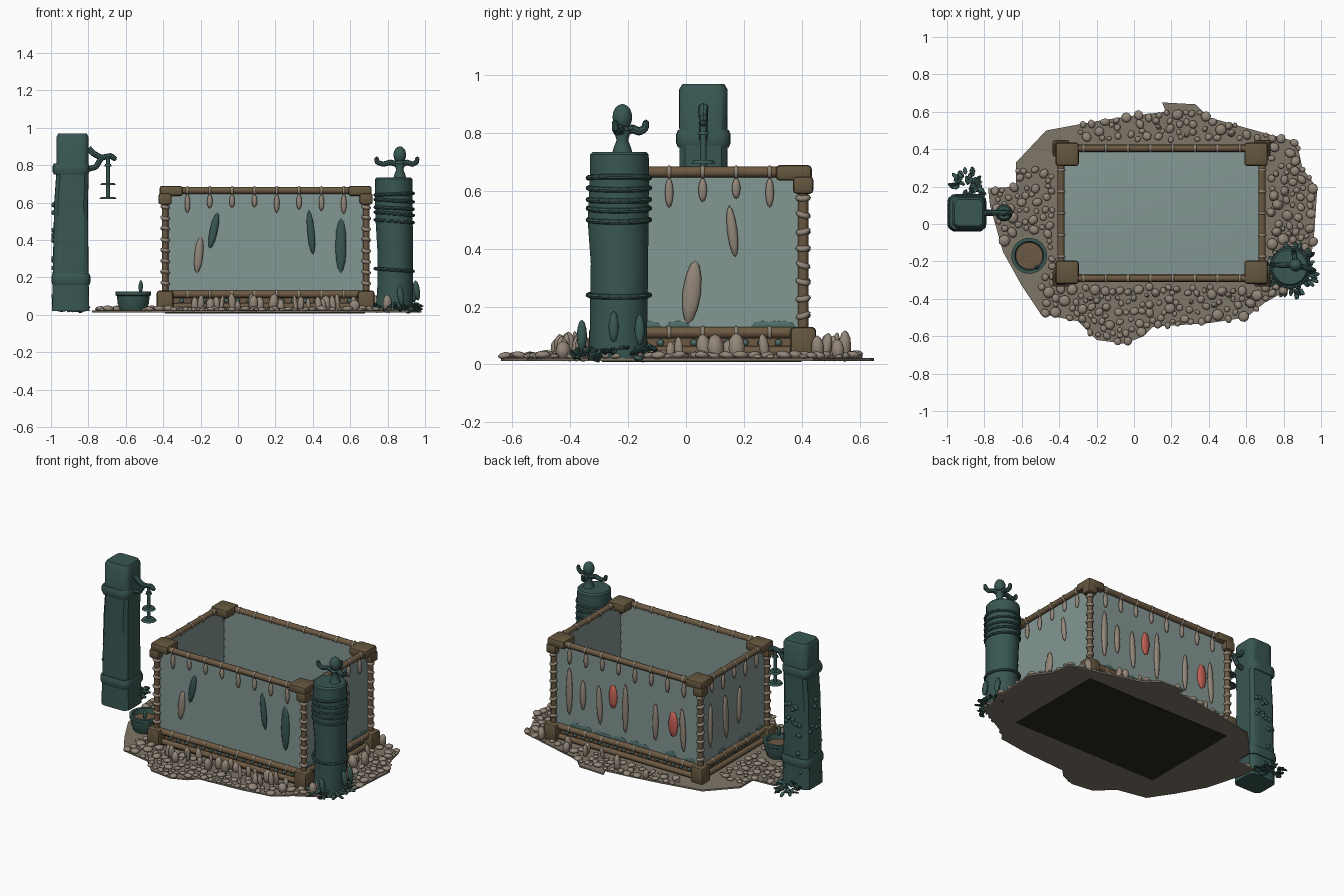
import bpy, bmesh, math, random
from mathutils import Vector, Matrix, Euler

random.seed(4)
old = bpy.data.objects.get("Cube")
if old:
    bpy.data.objects.remove(old)


def material(name, rgb):
    m = bpy.data.materials.new(name)
    m.use_nodes = True
    m.diffuse_color = (*rgb, 1)
    m.node_tree.nodes["Principled BSDF"].inputs["Base Color"].default_value = (*rgb, 1)
    return m


TEAL = material("dark teal", (.04, .095, .085))
GLASS = material("pale glass", (.23, .31, .295))
SAND = material("sandy ground", (.21, .18, .14))
STONE = material("pebble beige", (.29, .24, .19))
WOOD = material("brown wood", (.15, .10, .055))
CORNER = material("corner brown", (.13, .095, .05))
DARK = material("dark underside", (.02, .02, .012))
RED = material("coral red", (.55, .12, .09))
MOSS = material("moss teal", (.075, .15, .14))


def finish(name, bm, mat, angle=40):
    bmesh.ops.recalc_face_normals(bm, faces=bm.faces)
    me = bpy.data.meshes.new(name)
    bm.to_mesh(me)
    bm.free()
    me.materials.append(mat)
    ob = bpy.data.objects.new(name, me)
    bpy.context.collection.objects.link(ob)
    bpy.ops.object.select_all(action='DESELECT')
    ob.select_set(True)
    bpy.context.view_layer.objects.active = ob
    bpy.ops.object.shade_smooth_by_angle(angle=math.radians(angle))
    return ob


def place(loc, scale, rot=(0, 0, 0)):
    return Matrix.LocRotScale(Vector(loc), Euler(rot), Vector(scale))


def ball(bm, loc, scale, rot=(0, 0, 0), sub=2):
    bmesh.ops.create_icosphere(bm, subdivisions=sub, radius=1, matrix=place(loc, scale, rot))


def box(bm, lo, hi, bevel=0):
    lo, hi = Vector(lo), Vector(hi)
    r = bmesh.ops.create_cube(bm, size=1, matrix=place((lo + hi) / 2, hi - lo))
    if bevel:
        edges = list({e for v in r["verts"] for e in v.link_edges})
        bmesh.ops.bevel(bm, geom=edges, offset=bevel, segments=2, affect='EDGES', profile=.5)


def rod(bm, a, b, r1, r2=None, sides=10):
    a, b = Vector(a), Vector(b)
    turn = (b - a).to_track_quat('Z', 'Y').to_matrix().to_4x4()
    bmesh.ops.create_cone(bm, cap_ends=True, segments=sides, radius1=r1, radius2=r1 if r2 is None else r2,
                          depth=(b - a).length, matrix=Matrix.Translation((a + b) / 2) @ turn)


def tube(bm, pts, r1, r2=None):
    r2 = r2 or r1
    rad = [r1 + (r2 - r1) * i / (len(pts) - 1) for i in range(len(pts))]
    for i in range(len(pts) - 1):
        rod(bm, pts[i], pts[i + 1], rad[i], rad[i + 1], 8)
        ball(bm, pts[i + 1], (rad[i + 1],) * 3, sub=1)


def loft(bm, rows, sides, squareness=2):
    # rows of (centre x, centre y, z, radius x, radius y)
    rings = []
    for cx, cy, z, rx, ry in rows:
        ring = []
        for k in range(sides):
            t = math.tau * (k + .5) / sides
            c, s = math.cos(t), math.sin(t)
            f = (abs(c) ** squareness + abs(s) ** squareness) ** (-1 / squareness)
            ring.append(bm.verts.new((cx + rx * c * f, cy + ry * s * f, z)))
        rings.append(ring)
    for a, b in zip(rings, rings[1:]):
        for k in range(sides):
            j = (k + 1) % sides
            bm.faces.new((a[k], a[j], b[j], b[k]))
    bm.faces.new(rings[0][::-1])
    bm.faces.new(rings[-1])


# Irregular ground sheet with a dark slab beneath the tank
OUT = [(-.78, .19), (-.63, .2), (-.63, .33), (-.47, .5), (-.2, .55), (0, .58), (.17, .6), (.15, .65), (.33, .64),
       (.4, .57), (.72, .48), (.87, .44), (.9, .3), (.98, .19), (.96, -.1), (.92, -.3), (.7, -.42), (.6, -.5),
       (.4, -.53), (.1, -.55), (.05, -.6), (-.05, -.64), (-.2, -.62), (-.3, -.52), (-.5, -.48), (-.6, -.33),
       (-.7, -.15), (-.77, .1)]
bm = bmesh.new()
face = bm.faces.new([bm.verts.new((x, y, .012)) for x, y in OUT])
top = bmesh.ops.extrude_face_region(bm, geom=[face])
bmesh.ops.translate(bm, vec=(0, 0, .01), verts=[v for v in top["geom"] if isinstance(v, bmesh.types.BMVert)])
finish("ground", bm, SAND)
bm = bmesh.new()
box(bm, (-.39, -.29, .008), (.68, .4, .03))
finish("tank_underside", bm, DARK)

# Tank limits
X0, X1, Y0, Y1 = -.39, .685, -.29, .405


def inside(x, y):
    hit = False
    for (x1, y1), (x2, y2) in zip(OUT, OUT[1:] + OUT[:1]):
        if (y1 > y) != (y2 > y) and x < (x2 - x1) * (y - y1) / (y2 - y1) + x1:
            hit = not hit
    return hit


# Scattered pebbles, with taller stones hugging the tank
bm = bmesh.new()
done = []
for _ in range(7000):
    x, y = random.uniform(-.75, .97), random.uniform(-.63, .6)
    gap = max(X0 - x, x - X1, Y0 - y, y - Y1)
    r = random.uniform(.014, .032)
    corner = x < -.3 and y > .3 or x > .55 and y > .5 or x < -.5 and y < -.25
    if gap < .045 or corner or not inside(x, y) or math.dist((x, y), (-.56, -.17)) < .12:
        continue
    if any(math.dist((x, y), p[:2]) < .85 * (r + p[2]) for p in done):
        continue
    done.append((x, y, r))
    tall = gap < .16 and x > -.35 and random.random() < .35
    h = random.uniform(.03, .055) if tall else r * .5
    ball(bm, (x, y, .022 + h * .75), (r, r * random.uniform(.75, 1), h),
         (random.uniform(-.15, .15), random.uniform(-.15, .15), random.uniform(0, 3)))
finish("pebbles", bm, STONE, 60)

# Glass panels and floor
bm = bmesh.new()
for x in (X0 + .01, X1 - .01):
    box(bm, (x - .004, Y0, .1), (x + .004, Y1, .655))
for y in (Y0 + .01, Y1 - .01):
    box(bm, (X0, y - .004, .1), (X1, y + .004, .655))
finish("glass_panels", bm, GLASS)
bm = bmesh.new()
peak = bm.verts.new((.05, .06, .16))
rim = [bm.verts.new((x, y, .11)) for x, y in ((X0, Y0), (X1, Y0), (X1, Y1), (X0, Y1))]
for i in range(4):
    bm.faces.new((rim[i], rim[(i + 1) % 4], peak))
bm.faces.new(rim[::-1])
finish("tank_floor", bm, GLASS)

# Wooden base, rails and posts
bm = bmesh.new()
box(bm, (X0 + .02, Y0 + .02, .03), (X1 - .02, Y1 - .02, .105))
for z, r in ((.045, .018), (.11, .02), (.665, .019)):
    for y in (Y0, Y1):
        rod(bm, (X0, y, z), (X1, y, z), r)
    for x in (X0, X1):
        rod(bm, (x, Y0, z), (x, Y1, z), r)
for x in (X0, X1):
    for y in (Y0, Y1):
        rod(bm, (x, y, .05), (x, y, .66), .018)
finish("wooden_frame", bm, WOOD)

bm = bmesh.new()
for x, sx in ((X0, -1), (X1, 1)):
    for y, sy in ((Y0, -1), (Y1, 1)):
        for z0, z1, w in ((.02, .13, .085), (.59, .69, .095)):
            xs, ys = sorted((x + sx * .03, x - sx * w)), sorted((y + sy * .03, y - sy * w))
            if z0 > .5:
                # stepped cap tapering down onto the post
                box(bm, (xs[0], ys[0], .635), (xs[1], ys[1], z1), .015)
                box(bm, (x - .035, y - .035, z0), (x + .035, y + .035, .65), .012)
            else:
                box(bm, (x - .045, y - .045, z0), (x + .045, y + .045, z1), .015)
finish("corner_caps", bm, CORNER)

# Rope beads on the rails and posts, drips below the top rail, studs on the base
bm, studs = bmesh.new(), bmesh.new()


def trim(a, b, out, count):
    for i in range(count):
        p = Vector(a).lerp(Vector(b), (i + 1) / (count + 1))
        along = (Vector(b) - Vector(a)).normalized()
        side = Vector((abs(along.x), abs(along.y), 0))
        for z, r in ((.665, .024), (.11, .024)):
            ball(bm, (p.x, p.y, z), Vector((r, r, r)) - side * r * .5, sub=2)
        h = random.uniform(.035, .055)
        spot = p + Vector(out) * .004
        ball(bm, (spot.x, spot.y, .645 - h), Vector((.011, .011, h)) + side * .004)
        for k in (-.03, .03):
            q = p + along * k - Vector(out) * .012
            ball(studs, (q.x, q.y, .075), (.014, .014, .014), sub=1)


trim((X0, Y0, 0), (X1, Y0, 0), (0, -1, 0), 8)
trim((X0, Y1, 0), (X1, Y1, 0), (0, 1, 0), 8)
trim((X0, Y0, 0), (X0, Y1, 0), (-1, 0, 0), 5)
trim((X1, Y0, 0), (X1, Y1, 0), (1, 0, 0), 5)
for x in (X0, X1):
    for y in (Y0, Y1):
        for i in range(8):
            ball(bm, (x, y, .17 + i * .058), (.027, .027, .014), (random.uniform(-.4, .4), .2, 0))
finish("rope_beads", bm, STONE, 60)
finish("base_studs", studs, MOSS, 60)

# Leaves, shells and coral stuck to the glass: wall, position along it, low z, high z, width, lean
ITEMS = {
    "glass_shells": (STONE, "b .57 .2 .52 .022 0,b .47 .26 .46 .02 0,b .35 .2 .46 .02 .05,b .16 .19 .52 .02 0,"
                     "b -.06 .2 .45 .02 0,b -.26 .18 .47 .02 .05,l .3 .2 .5 .02 0,l .14 .2 .5 .025 .05,"
                     "l 0 .25 .5 .02 -.05,r .02 .14 .36 .032 .12,r .16 .37 .55 .018 -.12,f -.21 .22 .42 .024 .1"),
    "glass_leaves": (TEAL, "f -.13 .35 .55 .022 .2,f .39 .32 .56 .02 -.1,f .55 .22 .52 .03 0"),
    "red_coral": (RED, "b .25 .33 .49 .03 0,b -.19 .26 .43 .034 0"),
}
for name, (mat, text) in ITEMS.items():
    bm = bmesh.new()
    for item in text.split(","):
        wall, *nums = item.split()
        pos, lo, hi, w, lean = map(float, nums)
        mid, h = (lo + hi) / 2, (hi - lo) / 2
        if wall in "fb":
            ball(bm, (pos, Y0 if wall == "f" else Y1, mid), (w, .014, h), (0, lean, 0))
        else:
            ball(bm, (X0 if wall == "l" else X1, pos, mid), (.014, w, h), (-lean, 0, 0))
    finish(name, bm, mat, 50)

# Moss along the lower edge of the glass
bm = bmesh.new()
for i in range(14):
    x = random.uniform(X0 + .06, X1 - .06)
    ball(bm, (x, Y1 - .004, .135), (.04, .005, random.uniform(.012, .03)))
    y = random.uniform(Y0 + .06, Y1 - .06)
    ball(bm, (random.choice((X0 + .004, X1 - .004)), y, .13), (.005, .04, .02))
finish("glass_moss", bm, MOSS)

# Square pillar with bands, barnacles and a hanging lantern bracket
bm = bmesh.new()
loft(bm, [(-.895, .06, .02, .1, .09), (-.895, .06, .2, .096, .087), (-.893, .06, .6, .09, .083),
          (-.885, .06, .75, .087, .083), (-.885, .06, .95, .086, .084), (-.885, .06, .97, .076, .072)], 24, 8)
for z, w in ((.19, .104), (.78, .098)):
    loft(bm, [(-.893, .06, z - .03, w - .006, w - .01), (-.893, .06, z - .015, w, w - .004),
              (-.893, .06, z + .015, w, w - .004), (-.893, .06, z + .03, w - .006, w - .01)], 24, 8)
for _ in range(26):
    z = random.uniform(.1, .6)
    ball(bm, random.choice(((random.uniform(-.97, -.82), .147, z), (-.985, random.uniform(0, .13), z))), (.014,) * 3)
finish("square_pillar", bm, TEAL)
bm = bmesh.new()
tube(bm, [(-.8, .06, .89), (-.77, .06, .86), (-.73, .06, .84), (-.68, .06, .85), (-.66, .06, .835)], .017, .014)
tube(bm, [(-.8, .06, .78), (-.76, .06, .79), (-.73, .06, .84)], .015)
rod(bm, (-.695, .06, .62), (-.695, .06, .84), .011)
for z, r in ((.625, .046), (.7, .042), (.8, .02)):
    rod(bm, (-.695, .06, z - .006), (-.695, .06, z + .006), r, r * .8, 16)
finish("lantern_bracket", bm, TEAL)

# Round pillar with rope wraps
bm = bmesh.new()
loft(bm, [(.835, -.235, .02, .1, .1), (.84, -.233, .15, .096, .1), (.84, -.23, .35, .096, .1),
          (.835, -.235, .5, .1, .106), (.833, -.23, .65, .102, .103), (.833, -.23, .725, .101, .102),
          (.833, -.23, .735, .092, .093)], 24)
for z in (.24, .5, .54, .57, .61, .645):
    tilt = random.uniform(-.1, .1)
    ring = [(.835 + .102 * math.cos(t * .3142), -.232 + .106 * math.sin(t * .3142),
             z + tilt * .1 * math.cos(t * .3142)) for t in range(21)]
    tube(bm, ring, .009)
finish("round_pillar", bm, TEAL)

# Small figure on the pillar: neck, egg head and curling arms
bm = bmesh.new()
c = Vector((.865, -.22, .73))
loft(bm, [(c.x, c.y, c.z + z, r, r) for z, r in ((0, .035), (.02, .03), (.045, .02), (.08, .03), (.1, .016))], 14)
ball(bm, c + Vector((0, 0, .125)), (.034, .034, .045), sub=3)
for dx, dy in ((-1, 0), (.75, -.2), (-.1, .65)):
    pts = [(0, .07), (.05, .085), (.09, .075), (.12, .085), (.125, .105)]
    tube(bm, [c + Vector((dx * d, dy * d, z)) for d, z in pts], .016, .012)
finish("pillar_figure", bm, TEAL)

# Bowl with a sprig inside
bm = bmesh.new()
loft(bm, [(-.56, -.17, z, r, r) for z, r in ((.02, .068), (.06, .085), (.1, .088), (.105, .096), (.125, .096),
                                             (.125, .078), (.1, .074), (.045, .055))], 20)
ball(bm, (-.52, -.23, .15), (.012, .012, .035))
finish("bowl", bm, TEAL)
bm = bmesh.new()
rod(bm, (-.56, -.17, .08), (-.56, -.17, .095), .075, sides=20)
finish("bowl_soil", bm, WOOD)

# Leafy clumps round the pillar bases
bm = bmesh.new()
for cx, cy, rad, n, a0, a1 in ((.85, -.25, .11, 75, 0, math.tau), (-.89, .2, .06, 45, 0, math.tau)):
    for _ in range(n):
        t, d = random.uniform(a0, a1), rad + random.uniform(-.03, .03)
        ball(bm, (cx + d * math.cos(t), cy + d * math.sin(t), random.uniform(.02, .06)),
             (.026, .013, .007), (random.uniform(-.6, .6), random.uniform(-.6, .6), t), 1)
for x, y, z in ((.955, -.25, .13), (.87, -.36, .1), (.935, -.16, .12)):
    ball(bm, (x, y, z), (.018, .018, .055), (0, -.15, 0))
finish("base_leaves", bm, TEAL)
